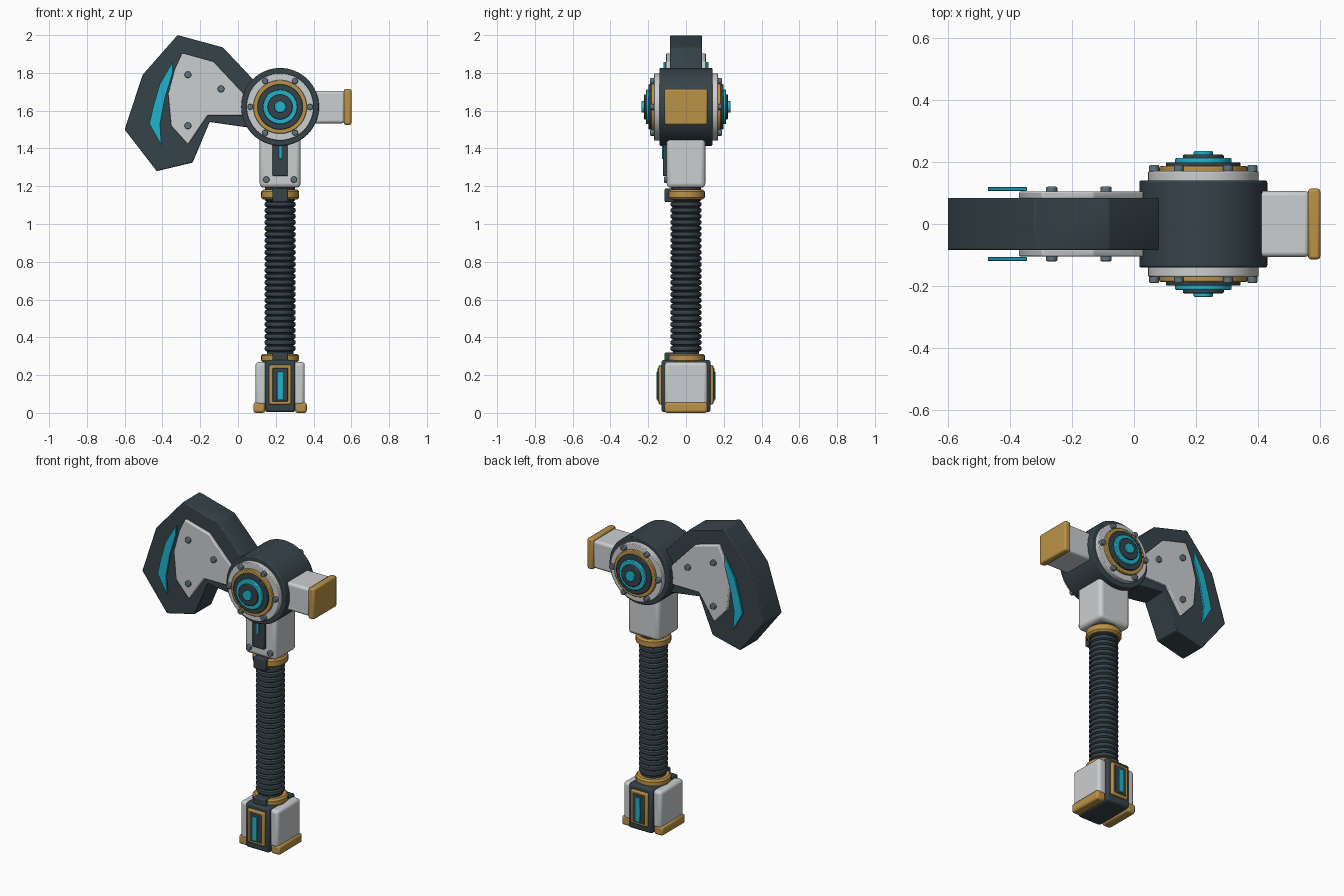
import bpy, bmesh, math
from mathutils import Matrix, Vector

if "Cube" in bpy.data.objects:
    bpy.data.objects.remove(bpy.data.objects["Cube"])


def material(name, rgb):
    m = bpy.data.materials.new(name)
    m.diffuse_color = (*rgb, 1)
    m.use_nodes = True
    m.node_tree.nodes["Principled BSDF"].inputs["Base Color"].default_value = m.diffuse_color
    return m


DARK = material("dark slate", (0.037, 0.056, 0.068))
LIGHT = material("light grey", (0.60, 0.62, 0.63))
GOLD = material("brass", (0.50, 0.29, 0.065))
CYAN = material("cyan glow", (0.014, 0.46, 0.62))
STEEL = material("bolt steel", (0.12, 0.175, 0.21))

CX = 0.223          # handle axis
HUB_Z = 1.62        # hub centre height


def finish(name, bm, mat, bevel=0.0, segments=2):
    bmesh.ops.recalc_face_normals(bm, faces=bm.faces)
    me = bpy.data.meshes.new(name)
    bm.to_mesh(me)
    bm.free()
    me.materials.append(mat)
    ob = bpy.data.objects.new(name, me)
    bpy.context.collection.objects.link(ob)
    if bevel:
        mod = ob.modifiers.new("bevel", 'BEVEL')
        mod.width, mod.segments = bevel, segments
        mod.limit_method, mod.angle_limit = 'ANGLE', math.radians(30)
    bpy.ops.object.select_all(action='DESELECT')
    ob.select_set(True)
    bpy.context.view_layer.objects.active = ob
    bpy.ops.object.shade_smooth_by_angle(angle=math.radians(35))
    return ob


def box(name, lo, hi, mat, bevel=0.01, segments=2):
    bm = bmesh.new()
    bmesh.ops.create_cube(bm, size=1)
    for v in bm.verts:
        v.co = [(a + b) / 2 + c * (b - a) for a, b, c in zip(lo, hi, v.co)]
    return finish(name, bm, mat, bevel, segments)


def prism(name, outline, y0, y1, mat, bevel=0.006):
    """Polygon in the x-z plane, extruded along y."""
    bm = bmesh.new()
    face = bm.faces.new([bm.verts.new((x, y0, z)) for x, z in outline])
    new = bmesh.ops.extrude_face_region(bm, geom=[face])["geom"]
    for v in new:
        if isinstance(v, bmesh.types.BMVert):
            v.co.y = y1
    return finish(name, bm, mat, bevel)


def disc(name, x, z, r, y0, y1, mat, sides=48, bevel=0.004):
    """Cylinder lying along y."""
    bm = bmesh.new()
    mtx = Matrix.Translation((x, (y0 + y1) / 2, z)) @ Matrix.Rotation(math.pi / 2, 4, 'X')
    bmesh.ops.create_cone(bm, cap_ends=True, segments=sides, radius1=r, radius2=r,
                          depth=abs(y1 - y0), matrix=mtx)
    return finish(name, bm, mat, bevel)


def lathe(name, profile, mat, sides=32):
    """Closed-ended (radius, z) profile spun around the handle axis."""
    bm = bmesh.new()
    rings = [[bm.verts.new((CX + r * math.cos(2 * math.pi * i / sides),
                            r * math.sin(2 * math.pi * i / sides), z))
              for i in range(sides)] for r, z in profile]
    for a, b in zip(rings, rings[1:]):
        for i in range(sides):
            j = (i + 1) % sides
            bm.faces.new((a[i], a[j], b[j], b[i]))
    bm.faces.new(rings[0])
    bm.faces.new(rings[-1])
    return finish(name, bm, mat)


# Axe blade
prism("blade", [(-0.32, 2.0), (-0.08, 1.935), (0.09, 1.755), (0.12, 1.62), (0.06, 1.51),
                (-0.15, 1.54), (-0.24, 1.325), (-0.43, 1.28), (-0.60, 1.50), (-0.505, 1.79)],
      -0.084, 0.084, DARK, 0.005)
plate = [(-0.295, 1.905), (-0.13, 1.86), (0.03, 1.69), (0.03, 1.575), (-0.16, 1.575),
         (-0.265, 1.42), (-0.355, 1.52), (-0.37, 1.69), (-0.335, 1.82)]
edge = [(-0.345, 1.86), (-0.415, 1.74), (-0.45, 1.62), (-0.47, 1.53), (-0.405, 1.415),
        (-0.412, 1.53), (-0.385, 1.67), (-0.345, 1.80)]

for side, tag in ((-1, "front"), (1, "back")):
    prism(f"blade_plate_{tag}", plate, side * 0.08, side * 0.105, LIGHT)
    prism(f"blade_glow_{tag}", edge, side * 0.106, side * 0.119, CYAN, 0.002)
    for x, z in ((-0.265, 1.79), (-0.09, 1.715), (-0.265, 1.52)):
        disc(f"blade_bolt_{tag}", x, z, 0.018, side * 0.1, side * 0.12, STEEL, 16)

    # Stepped hub cap
    for part, r, y0, y1, mat in (("rim", 0.178, 0.13, 0.17, LIGHT),
                                 ("ring", 0.142, 0.16, 0.186, GOLD),
                                 ("step", 0.12, 0.18, 0.198, DARK),
                                 ("glow_ring", 0.091, 0.19, 0.212, CYAN),
                                 ("inner_step", 0.066, 0.205, 0.223, DARK),
                                 ("glow_core", 0.031, 0.215, 0.235, CYAN)):
        disc(f"hub_{part}_{tag}", CX, HUB_Z, r, side * y0, side * y1, mat)
    for k in range(6):
        a = k * math.pi / 3
        disc(f"hub_bolt_{tag}", CX + 0.158 * math.cos(a), HUB_Z + 0.158 * math.sin(a),
             0.016, side * 0.165, side * 0.19, STEEL, 16)

    # Pommel panel
    box(f"pommel_frame_{tag}", (0.165, side * 0.135 - 0.01, 0.045),
        (0.281, side * 0.135 + 0.01, 0.253), GOLD, 0.006)
    box(f"pommel_panel_{tag}", (0.182, side * 0.14 - 0.01, 0.06),
        (0.264, side * 0.14 + 0.01, 0.237), DARK, 0.004)
    box(f"pommel_glow_{tag}", (0.207, side * 0.147 - 0.009, 0.07),
        (0.239, side * 0.147 + 0.009, 0.218), CYAN, 0.003)

# Hub drum
disc("hub", CX, HUB_Z, 0.206, -0.14, 0.14, DARK, 64, 0.006)

# Hammer on the other side of the hub
box("hammer_block", (0.35, -0.106, 1.533), (0.565, 0.106, 1.705), LIGHT, 0.015, 3)
box("hammer_face", (0.56, -0.114, 1.525), (0.60, 0.114, 1.715), GOLD, 0.01)

# Neck under the hub
box("neck", (0.115, -0.102, 1.192), (0.331, 0.102, 1.52), LIGHT, 0.022, 3)
box("neck_panel", (0.183, -0.122, 1.253), (0.263, -0.09, 1.47), DARK, 0.006)
box("neck_glow", (0.215, -0.128, 1.345), (0.231, -0.11, 1.43), CYAN, 0.002)
for dx in (-0.073, 0.073):
    disc("neck_bolt", CX + dx, 1.235, 0.017, -0.095, -0.116, STEEL, 16)

# Ribbed grip
ribs, z0, z1 = 25, 0.325, 1.12
pitch = (z1 - z0) / ribs
profile = [(0.07, 0.27)]
for i in range(ribs):
    z = z0 + i * pitch
    profile += [(0.070, z), (0.080, z + pitch * 0.2), (0.083, z + pitch * 0.5),
                (0.080, z + pitch * 0.8)]
profile += [(0.07, z1), (0.08, 1.125), (0.08, 1.2)]
lathe("grip", profile, DARK)

# Brass collars with front clips
for tag, a, b in (("upper", 1.13, 1.182), ("lower", 0.268, 0.313)):
    lathe(f"collar_{tag}", [(0.09, a), (0.1, a + 0.01), (0.1, b - 0.01), (0.09, b)], GOLD)
    box(f"collar_clip_{tag}", (0.183, -0.113, a - 0.014), (0.265, -0.06, b + 0.006), DARK, 0.006)

# Pommel
box("pommel_core", (0.143, -0.13, 0.004), (0.303, 0.13, 0.28), DARK, 0.012)
for s, tag in ((-1, "left"), (1, "right")):
    xs = sorted((CX + s * 0.07, CX + s * 0.13))
    box(f"pommel_cheek_{tag}", (xs[0], -0.113, 0.04), (xs[1], 0.113, 0.27), LIGHT, 0.018, 3)
    xs = sorted((CX + s * 0.08, CX + s * 0.141))
    box(f"pommel_foot_{tag}", (xs[0], -0.113, 0.0), (xs[1], 0.113, 0.056), GOLD, 0.012)
